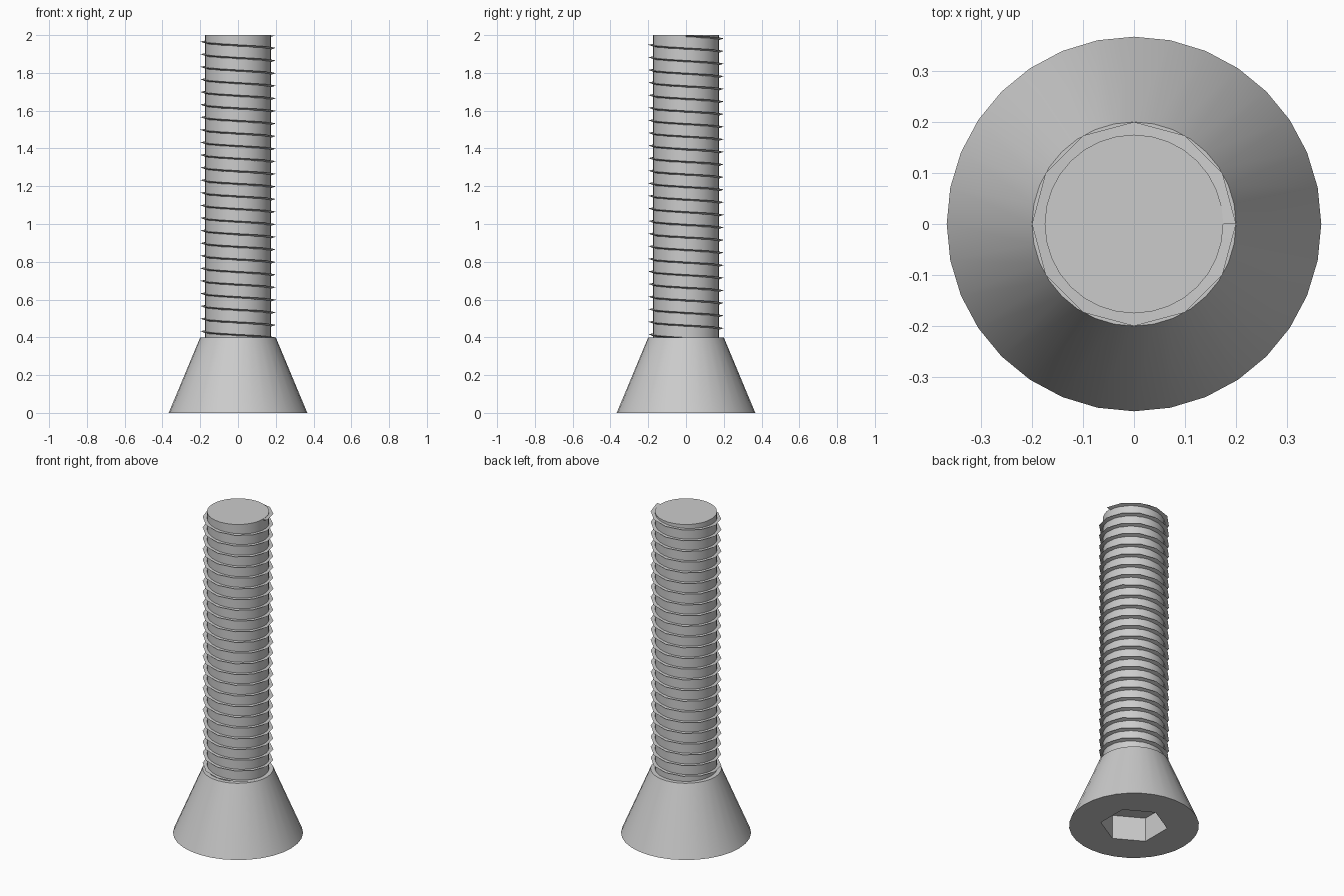
import bpy, bmesh
from math import sin, cos, pi, radians

cube = bpy.data.objects.get("Cube")
if cube:
    bpy.data.objects.remove(cube, do_unlink=True)

HEIGHT, HEAD_H = 2.0, 0.4
HEAD_R, NECK_R, CORE_R = 0.367, 0.2, 0.175
SOCKET_R, SOCKET_DEPTH = 0.19, 0.15
TURNS, STEPS, TOOTH = 24, 12, 0.013

steel = bpy.data.materials.new("grey_steel")
steel.use_nodes = True
steel.diffuse_color = (0.6, 0.6, 0.6, 1)
steel.node_tree.nodes["Principled BSDF"].inputs["Base Color"].default_value = (0.6, 0.6, 0.6, 1)


def ring(bm, radius, z, sides, phase=0.0):
    return [bm.verts.new((radius * cos(phase + 2 * pi * i / sides),
                          radius * sin(phase + 2 * pi * i / sides), z))
            for i in range(sides)]


def bridge(bm, a, b):
    n = len(a)
    for i in range(n):
        j = (i + 1) % n
        bm.faces.new((a[i], a[j], b[j], b[i]))


def finish(bm, name, angle):
    bmesh.ops.recalc_face_normals(bm, faces=bm.faces[:])
    mesh = bpy.data.meshes.new(name)
    bm.to_mesh(mesh)
    bm.free()
    obj = bpy.data.objects.new(name, mesh)
    bpy.context.collection.objects.link(obj)
    mesh.materials.append(steel)
    bpy.ops.object.select_all(action='DESELECT')
    obj.select_set(True)
    bpy.context.view_layer.objects.active = obj
    bpy.ops.object.shade_smooth_by_angle(angle=radians(angle))
    return obj


# Countersunk head with a hexagonal socket in its flat end
bm = bmesh.new()
rim = ring(bm, HEAD_R, 0, 32)
neck = ring(bm, NECK_R, HEAD_H, 32)
mouth = ring(bm, SOCKET_R, 0, 6, pi / 6)
floor = ring(bm, SOCKET_R, SOCKET_DEPTH, 6, pi / 6)
bridge(bm, rim, neck)
bridge(bm, mouth, floor)
bm.faces.new(neck)
bm.faces.new(floor)
edges = [bm.edges.get((loop[i - 1], loop[i])) for loop in (rim, mouth) for i in range(len(loop))]
bmesh.ops.triangle_fill(bm, use_beauty=True, use_dissolve=False, edges=edges, normal=(0, 0, -1))
finish(bm, "screw_head", 30)

# Plain shank
bm = bmesh.new()
low = ring(bm, CORE_R, HEAD_H - 0.01, 32)
top = ring(bm, CORE_R, HEIGHT, 32)
bridge(bm, low, top)
bm.faces.new(low)
bm.faces.new(top)
finish(bm, "shank", 30)

# Helical ridge, rising clockwise and ending flush with the tip
bm = bmesh.new()
count = TURNS * STEPS
previous = None
for i in range(count + 1):
    a = -2 * pi * i / STEPS
    z = HEAD_H + (HEIGHT - HEAD_H) * i / count
    profile = ((CORE_R - 0.01, z - TOOTH), (NECK_R, z - 0.001), (CORE_R - 0.01, z - 0.001))
    section = [bm.verts.new((r * cos(a), r * sin(a), h)) for r, h in profile]
    if previous:
        bridge(bm, previous, section)
    if i in (0, count):
        bm.faces.new(section)
    previous = section
finish(bm, "thread", 35)
